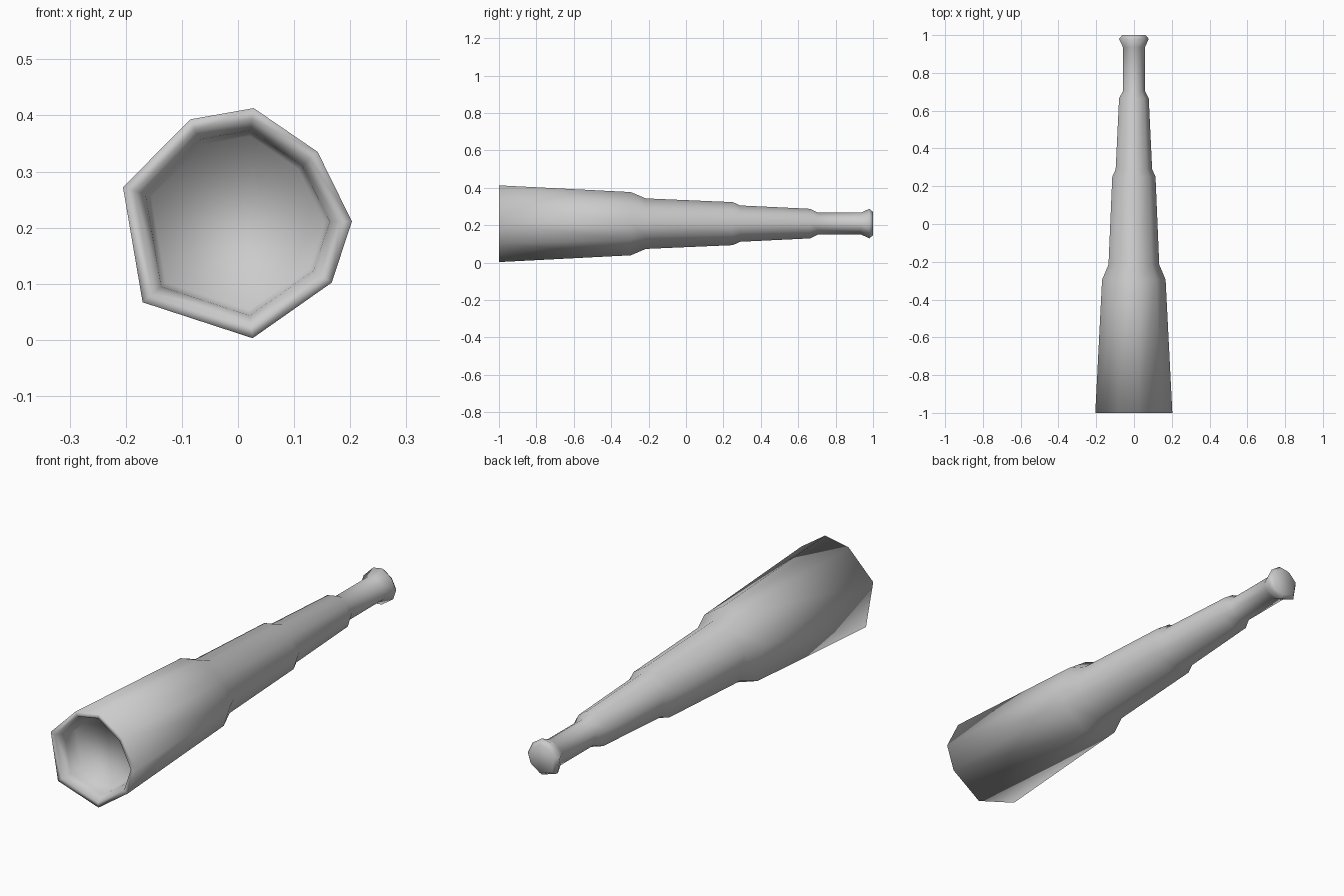
import bpy, bmesh

if "Cube" in bpy.data.objects:
    bpy.data.objects.remove(bpy.data.objects["Cube"])

# irregular eight-sided cross-section of the wide end (x, z)
SECTION = [(-0.085, 0.393), (0.028, 0.413), (0.142, 0.335), (0.203, 0.211),
           (0.167, 0.102), (0.026, 0.003), (-0.170, 0.067), (-0.205, 0.272)]
CZ = 0.209
HALF = 0.205

# lengthwise profile (y, half width): recessed lens, rim, four draw tubes, eyepiece
PROFILE = [(-0.90, 0.155), (-0.96, 0.165), (-1.0, 0.184), (-1.0, 0.205),
           (-0.295, 0.169), (-0.215, 0.135), (0.25, 0.115), (0.29, 0.097),
           (0.665, 0.079), (0.705, 0.058), (0.935, 0.058), (0.98, 0.079),
           (1.0, 0.062)]


def loft(name, section, profile):
    bm = bmesh.new()
    rings = []
    for y, r in profile:
        s = r / HALF
        rings.append([bm.verts.new((x * s, y, CZ + (z - CZ) * s)) for x, z in section])
    n = len(section)
    for a, b in zip(rings, rings[1:]):
        for i in range(n):
            j = (i + 1) % n
            bm.faces.new((a[i], a[j], b[j], b[i]))
    bm.faces.new(rings[0])
    bm.faces.new(rings[-1])
    bmesh.ops.recalc_face_normals(bm, faces=bm.faces)
    mesh = bpy.data.meshes.new(name)
    bm.to_mesh(mesh)
    bm.free()
    for p in mesh.polygons:
        p.use_smooth = True
    obj = bpy.data.objects.new(name, mesh)
    bpy.context.collection.objects.link(obj)
    return obj


loft("spyglass_body", SECTION, PROFILE)
